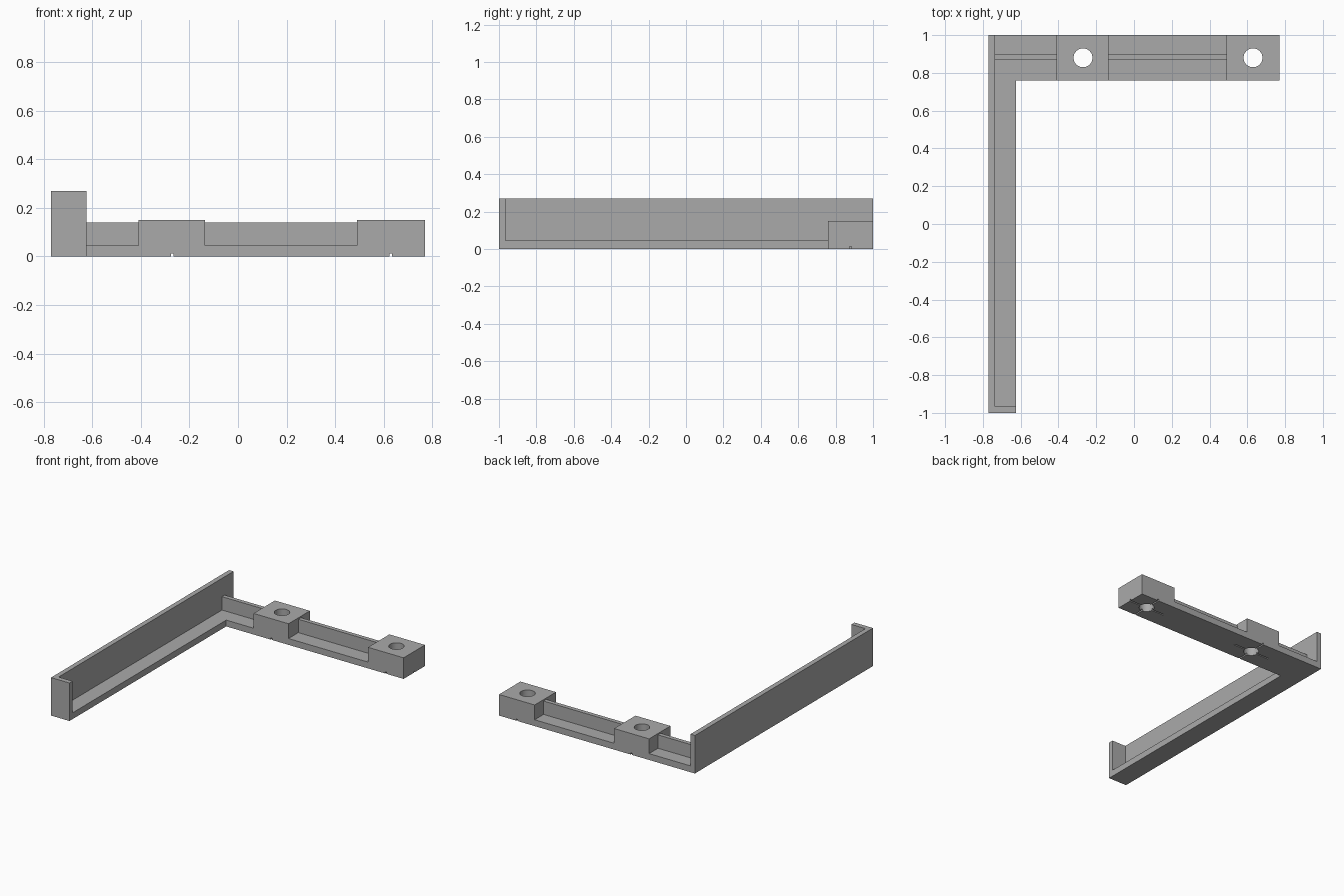
import bpy
import bmesh
from mathutils import Matrix, Vector

cube = bpy.data.objects.get("Cube")
if cube:
    bpy.data.objects.remove(cube, do_unlink=True)

grey = bpy.data.materials.new("plain grey")
grey.diffuse_color = (0.4, 0.4, 0.4, 1)
grey.use_nodes = True
grey.node_tree.nodes["Principled BSDF"].inputs["Base Color"].default_value = (0.4, 0.4, 0.4, 1)

# Shared levels and edges
LEFT, RIGHT, FRONT, BACK = -0.77, 0.77, -1.0, 1.0
FLOOR, BLOCK_TOP, WALL_TOP = 0.045, 0.15, 0.27
ARM_X, ARM_Y, THICK = -0.625, 0.76, 0.035
HOLE_Y = 0.88
HOLES = (-0.27, 0.63)


def finish(name, bm):
    bmesh.ops.recalc_face_normals(bm, faces=bm.faces)
    mesh = bpy.data.meshes.new(name)
    bm.to_mesh(mesh)
    bm.free()
    mesh.materials.append(grey)
    obj = bpy.data.objects.new(name, mesh)
    bpy.context.collection.objects.link(obj)
    return obj


def prism(name, outline, z0, z1):
    bm = bmesh.new()
    face = bm.faces.new([bm.verts.new((x, y, z0)) for x, y in outline])
    ext = bmesh.ops.extrude_face_region(bm, geom=[face])
    verts = [v for v in ext["geom"] if isinstance(v, bmesh.types.BMVert)]
    bmesh.ops.translate(bm, vec=(0, 0, z1 - z0), verts=verts)
    return finish(name, bm)


def box(name, x0, x1, y0, y1, z0, z1):
    return prism(name, [(x0, y0), (x1, y0), (x1, y1), (x0, y1)], z0, z1)


def hole_cutter(x):
    bm = bmesh.new()
    bmesh.ops.create_cone(bm, cap_ends=True, segments=48, radius1=0.05, radius2=0.05,
                          depth=1, matrix=Matrix.Translation(Vector((x, HOLE_Y, 0))))
    return finish("hole_cutter", bm)


def cut(obj, cutters):
    for c in cutters:
        c.hide_render = True
        mod = obj.modifiers.new("cut", 'BOOLEAN')
        mod.operation = 'DIFFERENCE'
        mod.solver = 'EXACT'
        mod.object = c
    graph = bpy.context.evaluated_depsgraph_get()
    mesh = bpy.data.meshes.new_from_object(obj.evaluated_get(graph))
    obj.modifiers.clear()
    obj.data = mesh
    bpy.ops.object.select_all(action='DESELECT')
    obj.select_set(True)
    bpy.context.view_layer.objects.active = obj
    bpy.ops.object.shade_smooth_by_angle()


# L-shaped floor plate
floor = prism("floor_plate", [(LEFT, FRONT), (ARM_X, FRONT), (ARM_X, ARM_Y),
                              (RIGHT, ARM_Y), (RIGHT, BACK), (LEFT, BACK)], 0, FLOOR)

# Tall walls of the long arm
box("side_wall", LEFT, LEFT + THICK, FRONT, BACK, FLOOR, WALL_TOP)
box("end_wall", LEFT + THICK, ARM_X, FRONT, FRONT + THICK, FLOOR, WALL_TOP)

# Drilled mounting blocks on the short arm
holes = [hole_cutter(x) for x in HOLES]
spans = ((-0.41, -0.135), (0.49, RIGHT))
for i, (x0, x1) in enumerate(spans):
    block = box(f"mounting_block_{i + 1}", x0, x1, ARM_Y, BACK, FLOOR, BLOCK_TOP)
    cut(block, [holes[i]])

# Stiffening rib between the blocks
for i, (x0, x1) in enumerate(((LEFT + THICK, spans[0][0]), (spans[0][1], spans[1][0]))):
    box(f"rib_{i + 1}", x0, x1, 0.87, 0.9, FLOOR, 0.14)

# Holes through the floor, with crossed marking grooves underneath
grooves = []
for x in HOLES:
    grooves.append(box("groove_cutter", x - 0.005, x + 0.005, ARM_Y - 0.02, BACK + 0.02, -0.05, 0.012))
    grooves.append(box("groove_cutter", x - 0.145, x + 0.145, HOLE_Y - 0.005, HOLE_Y + 0.005, -0.05, 0.012))
cut(floor, holes + grooves)

for c in holes + grooves:
    bpy.data.objects.remove(c, do_unlink=True)
